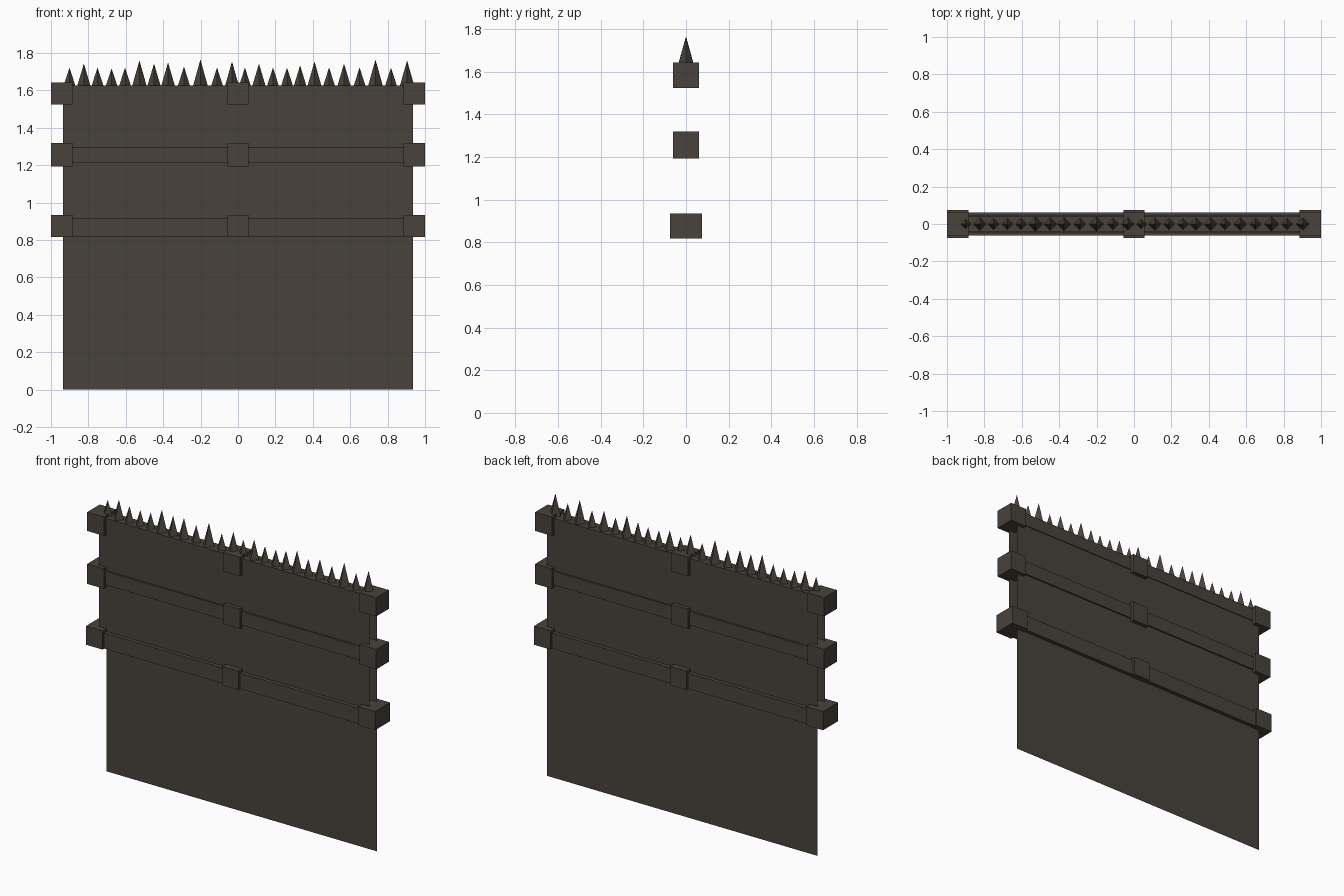
import bpy, bmesh
from mathutils import Matrix

if "Cube" in bpy.data.objects:
    bpy.data.objects.remove(bpy.data.objects["Cube"])

mat = bpy.data.materials.new("dark weathered iron")
mat.diffuse_color = (0.065, 0.055, 0.043, 1)
mat.use_nodes = True
mat.node_tree.nodes["Principled BSDF"].inputs["Base Color"].default_value = mat.diffuse_color


def make(name, bm):
    me = bpy.data.meshes.new(name)
    bm.to_mesh(me)
    bm.free()
    me.materials.append(mat)
    ob = bpy.data.objects.new(name, me)
    bpy.context.collection.objects.link(ob)
    return ob


def box(name, x0, x1, half_y, z0, z1):
    bm = bmesh.new()
    bmesh.ops.create_cube(bm, size=1)
    for v in bm.verts:
        v.co = ((x0 + x1) / 2 + v.co.x * (x1 - x0), v.co.y * 2 * half_y,
                (z0 + z1) / 2 + v.co.z * (z1 - z0))
    return make(name, bm)


def sheet(name, half_x, y, z0, z1, facing):
    bm = bmesh.new()
    pts = [(-half_x, y, z0), (half_x, y, z0), (half_x, y, z1), (-half_x, y, z1)]
    bm.faces.new([bm.verts.new(p) for p in pts[::facing]])
    return make(name, bm)


# Infinitely thin sheets: full height at the back, upper part only in front
sheet("back_panel", 0.935, 0.037, 0, 1.626, -1)
sheet("front_panel", 0.935, -0.037, 0.82, 1.626, 1)

# Rails with three clamp blocks each:
# name, rail half depth, rail z range, block half depth, block z range
rails = [("lower", 0.061, 0.819, 0.917, 0.074, 0.817, 0.934),
         ("middle", 0.046, 1.211, 1.297, 0.062, 1.193, 1.318),
         ("top", 0.042, 1.545, 1.626, 0.062, 1.524, 1.642)]
for name, rd, r0, r1, bd, b0, b1 in rails:
    box(name + "_rail", -0.95, 0.95, rd, r0, r1)
    for side, x0, x1 in (("left", -1, -0.885), ("middle", -0.057, 0.057), ("right", 0.885, 1)):
        box(f"{name}_{side}_block", x0, x1, bd, b0, b1)

# Row of four-sided spikes of varied height
spikes = [(-.901, 1.722), (-.824, 1.743), (-.751, 1.722), (-.676, 1.717), (-.604, 1.722),
          (-.527, 1.760), (-.449, 1.743), (-.374, 1.749), (-.289, 1.727), (-.201, 1.765),
          (-.112, 1.722), (-.032, 1.754), (.037, 1.722), (.112, 1.743), (.187, 1.722),
          (.262, 1.722), (.332, 1.733), (.409, 1.754), (.487, 1.722), (.567, 1.743),
          (.650, 1.722), (.735, 1.765), (.818, 1.722), (.904, 1.760)]
base = 1.624
bm = bmesh.new()
for x, tip in spikes:
    h = tip - base
    bmesh.ops.create_cone(bm, cap_ends=True, segments=4, radius1=0.014 + 0.18 * h,
                          radius2=0, depth=h,
                          matrix=Matrix.Translation((x, 0, base + h / 2)))
bmesh.ops.remove_doubles(bm, verts=bm.verts, dist=1e-5)
make("top_spikes", bm)
